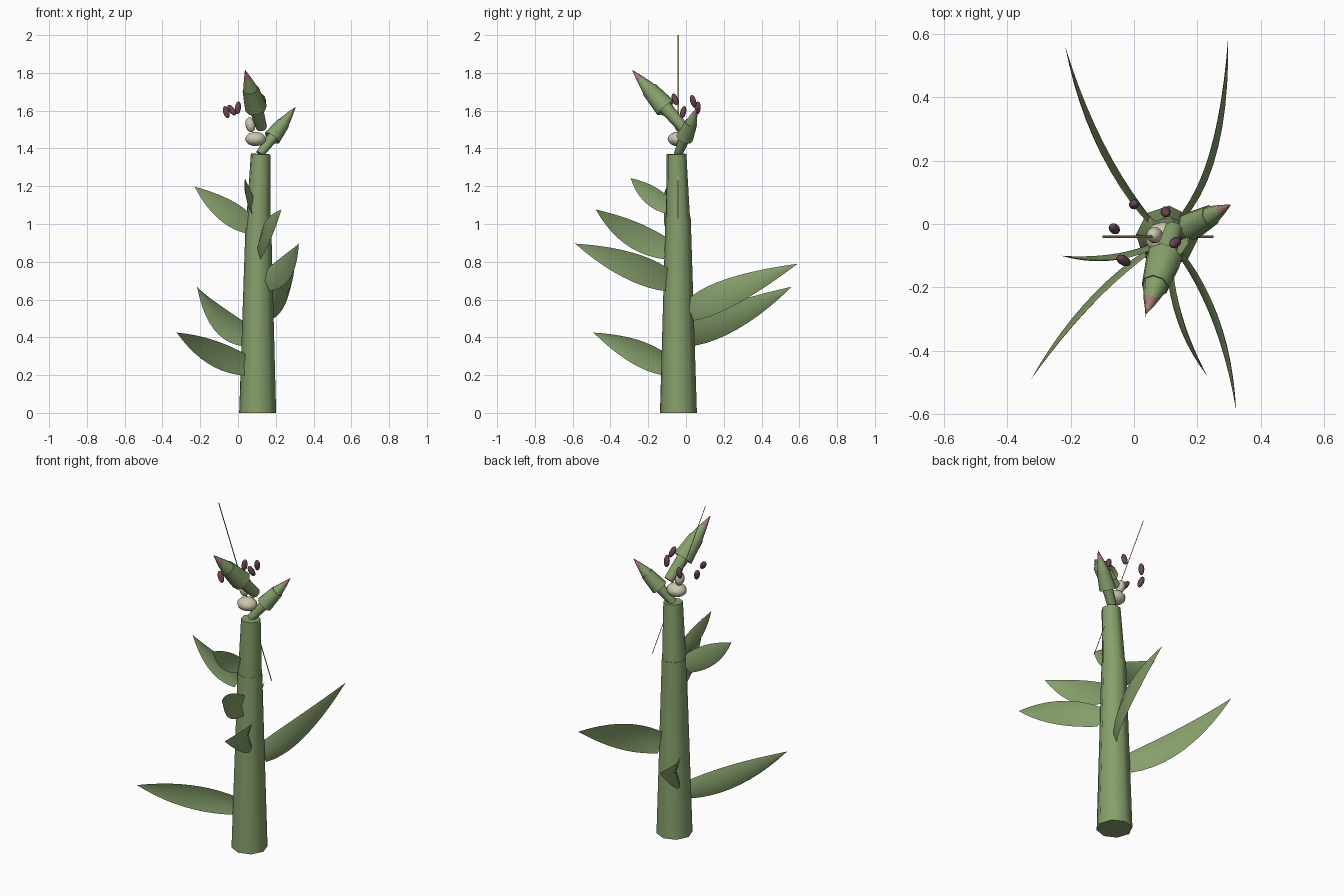
import bpy, bmesh, math
from mathutils import Vector, Matrix

cube = bpy.data.objects.get("Cube")
if cube:
    bpy.data.objects.remove(cube, do_unlink=True)


def material(name, rgb):
    m = bpy.data.materials.new(name)
    m.use_nodes = True
    m.diffuse_color = (*rgb, 1)
    m.node_tree.nodes["Principled BSDF"].inputs["Base Color"].default_value = (*rgb, 1)
    return m


GREEN = material("leaf green", (0.24, 0.35, 0.15))
PINK = material("bud tip pink", (0.36, 0.20, 0.18))
CREAM = material("seed cream", (0.60, 0.57, 0.42))
MAROON = material("pod maroon", (0.14, 0.06, 0.08))
TAN = material("straw tan", (0.38, 0.33, 0.21))


def finish(bm, name, mats, smooth=True):
    me = bpy.data.meshes.new(name)
    bm.to_mesh(me)
    bm.free()
    for m in mats:
        me.materials.append(m)
    ob = bpy.data.objects.new(name, me)
    bpy.context.collection.objects.link(ob)
    if smooth:
        bpy.ops.object.select_all(action="DESELECT")
        ob.select_set(True)
        bpy.context.view_layer.objects.active = ob
        bpy.ops.object.shade_smooth_by_angle(angle=math.radians(50))
    return ob


def axis_frame(axis):
    return Vector(axis).to_track_quat("Z", "Y").to_matrix().to_4x4()


def tube(name, start, end, profile, mats, tip_from=2.0, sides=8):
    """Loft of rings; profile holds (fraction along axis, radius)."""
    start, end = Vector(start), Vector(end)
    rot = axis_frame(end - start)
    bm = bmesh.new()
    rings = []
    for t, r in profile:
        centre = start.lerp(end, t)
        angles = [2 * math.pi * (i + 0.5) / sides for i in range(sides)]
        rings.append([bm.verts.new(centre + rot @ Vector((r * math.cos(a), r * math.sin(a), 0)))
                      for a in angles])
    for k in range(len(rings) - 1):
        for i in range(sides):
            j = (i + 1) % sides
            f = bm.faces.new((rings[k][i], rings[k][j], rings[k + 1][j], rings[k + 1][i]))
            f.material_index = 1 if profile[k][0] >= tip_from else 0
    bm.faces.new(reversed(rings[0]))
    cap = bm.faces.new(rings[-1])
    cap.material_index = 1 if tip_from < 1 else 0
    return finish(bm, name, mats)


def ellipsoid(name, centre, radii, axis, mat, segments=10, rings=8):
    bm = bmesh.new()
    bmesh.ops.create_uvsphere(bm, u_segments=segments, v_segments=rings, radius=1)
    scale = Matrix.Diagonal((*radii, 1))
    bm.transform(Matrix.Translation(centre) @ axis_frame(axis) @ scale)
    return finish(bm, name, [mat])


def leaf(name, base, mid, tip, width, steps=10):
    """Upright blade along a bent midline, with a shallow crease."""
    base, mid, tip = Vector(base), Vector(mid), Vector(tip)
    control = 2 * mid - (base + tip) / 2
    bm = bmesh.new()
    rows = []
    for s in range(steps):
        t = s / steps
        p = (1 - t) ** 2 * base + 2 * t * (1 - t) * control + t * t * tip
        d = 2 * (1 - t) * (control - base) + 2 * t * (tip - control)
        side = d.cross(Vector((0, 0, 1))).normalized()
        up = side.cross(d).normalized()
        half = width / 2 * (0.75 + 1.35 * t - 2.1 * t * t)
        bend = side * half * 0.15
        rows.append([bm.verts.new(p + up * half - bend),
                     bm.verts.new(p + bend),
                     bm.verts.new(p - up * half - bend)])
    for a, b in zip(rows, rows[1:]):
        for i in range(2):
            bm.faces.new((a[i], a[i + 1], b[i + 1], b[i]))
    end = bm.verts.new(tip)
    for i in range(2):
        bm.faces.new((rows[-1][i], rows[-1][i + 1], end))
    return finish(bm, name, [GREEN])


# Stalk in two tapering lengths
tube("lower_stalk", (0.104, -0.04, 0), (0.108, -0.042, 1.04),
     [(0, 0.098), (1, 0.067)], [GREEN])
tube("upper_stalk", (0.108, -0.042, 1.02), (0.12, -0.05, 1.37),
     [(0, 0.065), (1, 0.053)], [GREEN])

# Leaves, lowest to highest: base, middle, tip, width
LEAVES = [
    ((0.04, -0.09, 0.25), (-0.155, -0.265, 0.325), (-0.325, -0.49, 0.425), 0.145),
    ((0.05, 0.01, 0.41), (-0.107, 0.253, 0.51), (-0.217, 0.56, 0.668), 0.16),
    ((0.15, 0.02, 0.545), (0.255, 0.245, 0.645), (0.297, 0.592, 0.79), 0.16),
    ((0.15, -0.10, 0.70), (0.262, -0.316, 0.785), (0.322, -0.587, 0.896), 0.155),
    ((0.11, -0.10, 0.865), (0.145, -0.30, 0.955), (0.23, -0.478, 1.077), 0.145),
    ((0.055, -0.07, 0.995), (-0.076, -0.105, 1.08), (-0.23, -0.10, 1.198), 0.13),
    ((0.075, -0.09, 1.09), (0.045, -0.195, 1.16), (0.037, -0.293, 1.243), 0.105),
]
for n, (base, mid, tip, width) in enumerate(LEAVES, 1):
    leaf(f"leaf_{n}", base, mid, tip, width)

# Buds: a short stem, a flared collar and a pointed tip
BUD = [(0, 0.07), (0.36, 0.09), (0.34, 0.142), (0.67, 0.106), (0.67, 0.096),
       (0.84, 0.053), (1, 0.004)]
for name, start, end in (
        ("side_bud", (0.115, -0.042, 1.37), (0.304, 0.06, 1.618)),
        ("top_bud", (0.125, -0.015, 1.51), (0.038, -0.283, 1.813))):
    size = (Vector(end) - Vector(start)).length
    tube(name, start, end, [(t, r * size) for t, r in BUD], [GREEN, PINK], tip_from=0.8)

# Pale seeds between the buds
ellipsoid("large_seed", (0.093, -0.045, 1.45), (0.058, 0.052, 0.038), (0, 0, 1), CREAM)
ellipsoid("small_seed", (0.065, -0.035, 1.525), (0.026, 0.026, 0.04), (-0.2, 0, 1), CREAM)

# Dark pods floating round the top
PODS = [
    ((0.0, 0.062, 1.615), (0.1, 0.05, 1)),
    ((-0.062, -0.015, 1.592), (-0.3, 0.25, 1)),
    ((-0.033, -0.115, 1.603), (-0.7, 0.4, 1)),
    ((0.1, 0.038, 1.65), (0.1, -0.25, 1)),
    ((0.13, -0.058, 1.66), (-0.4, -0.35, 1)),
]
for n, (centre, axis) in enumerate(PODS, 1):
    ellipsoid(f"pod_{n}", centre, (0.016, 0.016, 0.034), axis, MAROON)

# Thin slanting straw, a flat strip
bm = bmesh.new()
low, high = Vector((0.25, -0.04, 1.03)), Vector((-0.1, -0.04, 2.0))
edge = Vector((0, 0.004, 0))
bm.faces.new([bm.verts.new(v) for v in (low - edge, low + edge, high + edge, high - edge)])
finish(bm, "straw", [TAN], smooth=False)
